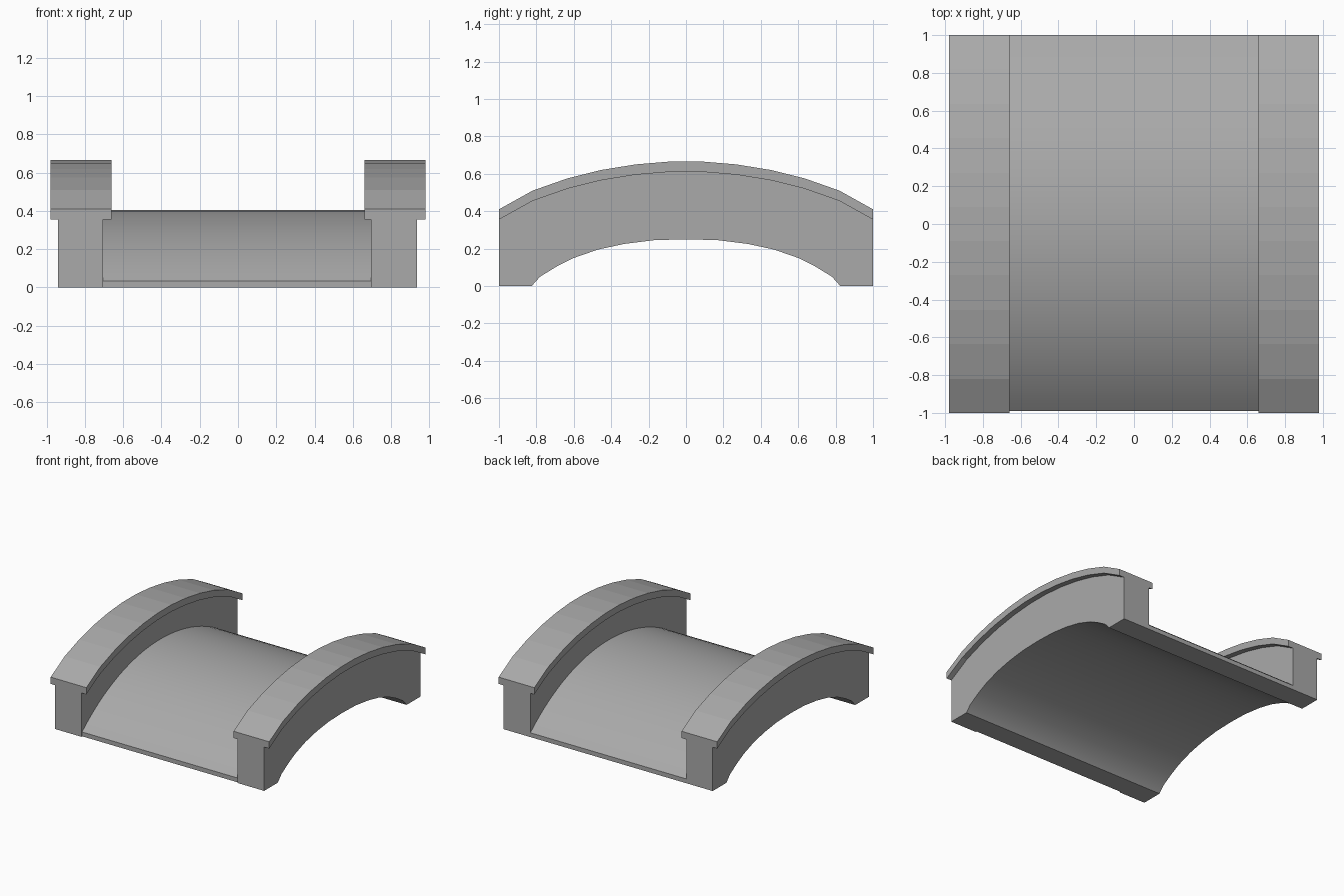
import bpy
import bmesh
import math

cube = bpy.data.objects.get("Cube")
if cube:
    bpy.data.objects.remove(cube, do_unlink=True)

GREY = (0.4, 0.4, 0.4, 1.0)
stone = bpy.data.materials.new("grey stone")
stone.use_nodes = True
stone.diffuse_color = GREY
stone.node_tree.nodes["Principled BSDF"].inputs["Base Color"].default_value = GREY


def mirrored(half):
    """Complete a (y, z) curve given from the middle outwards."""
    left = [(-y, z) for y, z in reversed(half) if y > 0]
    return left + half


def extrude_profile(name, outline, x0, x1, smooth):
    """Extrude a closed (y, z) outline between two x positions."""
    bm = bmesh.new()
    face = bm.faces.new([bm.verts.new((x0, y, z)) for y, z in outline])
    result = bmesh.ops.extrude_face_region(bm, geom=[face])
    moved = [v for v in result["geom"] if isinstance(v, bmesh.types.BMVert)]
    bmesh.ops.translate(bm, verts=moved, vec=(x1 - x0, 0, 0))
    bmesh.ops.recalc_face_normals(bm, faces=bm.faces)
    mesh = bpy.data.meshes.new(name)
    bm.to_mesh(mesh)
    bm.free()
    mesh.materials.append(stone)
    obj = bpy.data.objects.new(name, mesh)
    bpy.context.collection.objects.link(obj)
    if smooth:
        bpy.ops.object.select_all(action='DESELECT')
        obj.select_set(True)
        bpy.context.view_layer.objects.active = obj
        bpy.ops.object.shade_smooth_by_angle(angle=math.radians(25))
    return obj


# Shared curves: underside arch and faceted rail top
arch = mirrored([(0, .25), (.17, .245), (.33, .225), (.47, .195), (.6, .15),
                 (.69, .105), (.78, .05), (.825, 0)])
rail_top = mirrored([(.09, .665), (.27, .65), (.455, .62), (.635, .575),
                     (.82, .51), (1, .41)])
rail_bottom = [(y, z - .055) for y, z in rail_top]
foot_and_arch = [(-1, 0)] + arch + [(1, 0)]

# Side walls with overhanging rails
for side, x_in, x_out in (("left", .695, .935), ("right", -.705, -.94)):
    sign = 1 if x_in > 0 else -1
    extrude_profile(side + "_wall", foot_and_arch + rail_bottom[::-1],
                    x_in, x_out, True)
    extrude_profile(side + "_rail", rail_bottom + rail_top[::-1],
                    sign * .66, sign * .98, False)

# Arched deck, a circular arc rising from a thin lip at each end
LIP, RISE, STEPS = .035, .37, 32
radius = (1 + RISE ** 2) / (2 * RISE)
half_angle = math.asin(1 / radius)
deck_top = []
for i in range(STEPS + 1):
    a = half_angle * (1 - 2 * i / STEPS)
    deck_top.append((.995 * radius * math.sin(a) + .005,
                     LIP + RISE - radius * (1 - math.cos(a))))
deck_bottom = [(-.99, 0)] + arch + [(1, 0)]
extrude_profile("deck", deck_bottom + deck_top, -.705, .695, True)
